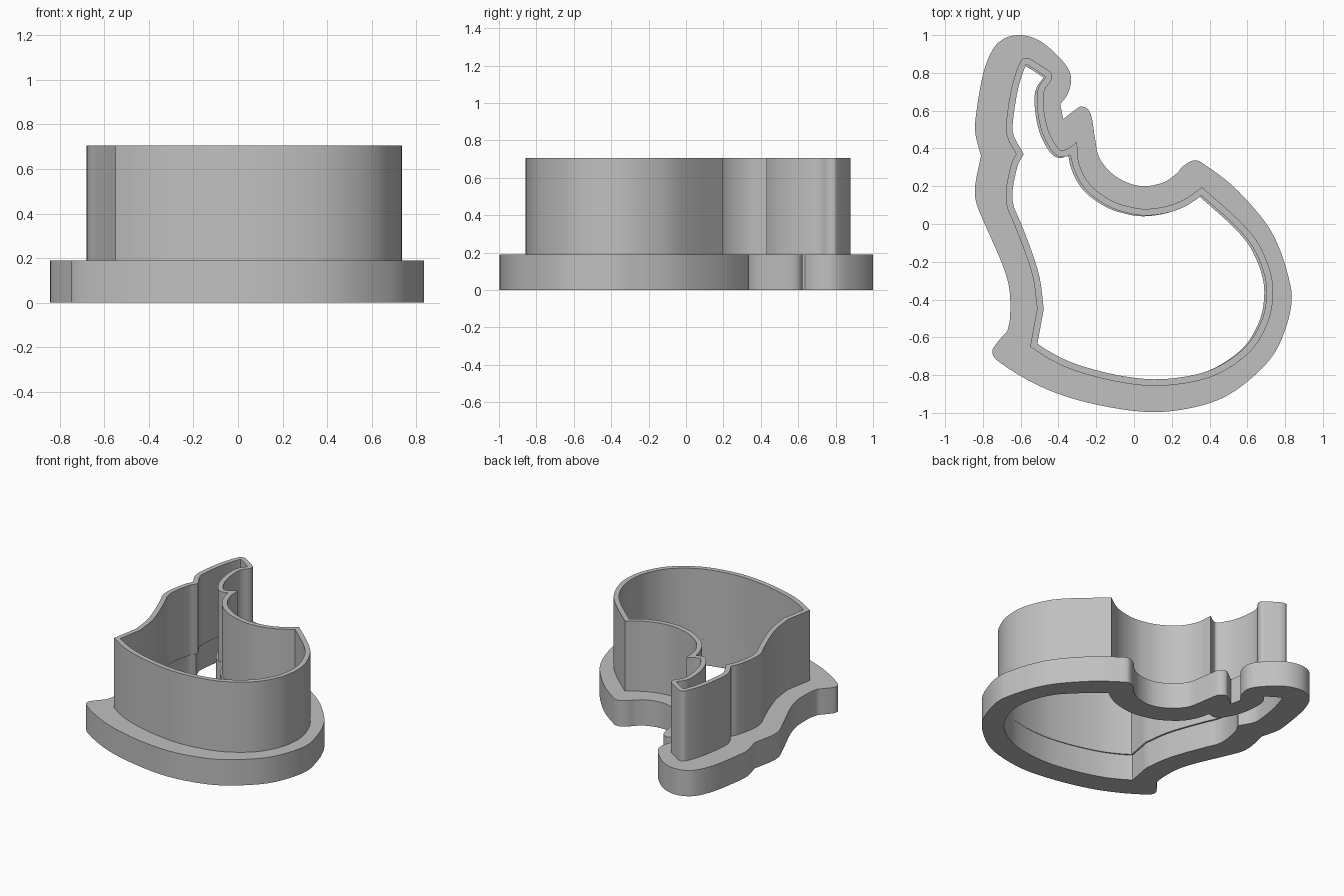
import bpy
import bmesh
from mathutils import Vector
from mathutils.geometry import intersect_point_line

BASE_HEIGHT = 0.19
WALL_HEIGHT = 0.705
WALL_THICKNESS = 0.035
HOLE_SHIFT = Vector((-0.012, -0.004))

# Remove the default cube only
default_cube = bpy.data.objects.get("Cube")
if default_cube:
    bpy.data.objects.remove(default_cube, do_unlink=True)

# Outlines run clockwise; each stretch is a smooth curve between two corners
FLANGE_STRETCHES = [
    # rounded tip, from the back dent to the notch
    [(-.81, .36), (-.84, .48), (-.836, .58), (-.8, .79), (-.75, .92), (-.69, .98),
     (-.61, 1), (-.52, .98), (-.44, .925), (-.36, .84), (-.333, .77), (-.35, .69), (-.39, .635)],
    [(-.39, .635), (-.375, .555)],
    # small knob, scooped arc, second knob
    [(-.375, .555), (-.317, .6), (-.275, .622), (-.23, .585), (-.206, .45), (-.185, .354),
     (-.12, .27), (-.03, .217), (.06, .2), (.16, .222), (.23, .27)],
    # round belly
    [(.23, .27), (.265, .31), (.323, .337), (.38, .31), (.53, .195), (.69, .016), (.77, -.13),
     (.82, -.29), (.835, -.4), (.81, -.53), (.746, -.68), (.64, -.8), (.49, -.91),
     (.32, -.97), (.106, -.996), (-.13, -.97), (-.37, -.91), (-.555, -.83), (-.714, -.73),
     (-.75, -.68), (-.73, -.635), (-.67, -.566)],
    # wavy back
    [(-.67, -.566), (-.656, -.49), (-.66, -.344), (-.7, -.206), (-.79, 0), (-.836, .116),
     (-.84, .21), (-.81, .36)],
]
WALL_STRETCHES = [
    # narrow tip
    [(-.624, .37), (-.667, .45), (-.677, .53), (-.65, .714), (-.608, .847), (-.58, .878), (-.55, .875)],
    [(-.55, .875), (-.45, .81), (-.434, .785), (-.44, .757), (-.476, .7),
     (-.476, .6), (-.45, .487), (-.397, .397), (-.355, .397), (-.302, .434)],
    # scooped arc
    [(-.302, .434), (-.29, .317), (-.23, .206), (-.12, .125), (-.016, .09), (.07, .08),
     (.175, .095), (.265, .13), (.36, .195)],
    # round belly
    [(.36, .195), (.555, .02), (.66, -.106), (.725, -.265), (.735, -.4), (.704, -.534),
     (.62, -.67), (.476, -.778), (.317, -.835), (.106, -.857), (-.106, -.832), (-.317, -.775),
     (-.45, -.714), (-.55, -.65)],
    # wavy back
    [(-.55, -.65), (-.513, -.45)],
    [(-.513, -.45), (-.534, -.29), (-.577, -.15), (-.635, 0), (-.672, .09), (-.677, .185),
     (-.65, .317), (-.624, .37)],
]


def smooth_outline(stretches, steps=6):
    """Join Catmull-Rom stretches into one closed loop."""
    loop = []
    for stretch in stretches:
        knots = [Vector(p) for p in stretch]
        before = [2 * knots[0] - knots[1]]
        after = [2 * knots[-1] - knots[-2]]
        knots = before + knots + after
        for a, b, c, d in zip(knots, knots[1:], knots[2:], knots[3:]):
            for i in range(steps):
                t = i / steps
                loop.append(0.5 * (2 * b + (c - a) * t
                                   + (2 * a - 5 * b + 4 * c - d) * t ** 2
                                   + (3 * b - a - 3 * c + d) * t ** 3))
    return loop


def distance_to_loop(point, loop):
    best = 1.0
    for a, b in zip(loop, loop[1:] + loop[:1]):
        nearest, t = intersect_point_line(point, a, b)
        t = min(max(t, 0), 1)
        best = min(best, (point - a.lerp(b, t)).length)
    return best


def inset_outline(loop, width):
    """Mitred inward offset with folded points removed."""
    result = []
    for i, point in enumerate(loop):
        into = (point - loop[i - 1]).normalized()
        out = (loop[(i + 1) % len(loop)] - point).normalized()
        normal_in = Vector((into.y, -into.x))
        normal_out = Vector((out.y, -out.x))
        mitre = (normal_in + normal_out).normalized()
        moved = point + mitre * width / max(mitre.dot(normal_in), 0.3)
        if distance_to_loop(moved, loop) > width * 0.98:
            result.append(moved)
    return result


def extruded_ring(name, outer, inner, bottom, top, material):
    """Fill between two loops and raise the face into a solid band."""
    bm = bmesh.new()
    for loop in (outer, inner):
        verts = [bm.verts.new((p.x, p.y, bottom)) for p in loop]
        for a, b in zip(verts, verts[1:] + verts[:1]):
            bm.edges.new((a, b))
    bmesh.ops.triangle_fill(bm, edges=bm.edges[:], use_beauty=True)
    raised = bmesh.ops.extrude_face_region(bm, geom=bm.faces[:])["geom"]
    top_verts = [v for v in raised if isinstance(v, bmesh.types.BMVert)]
    bmesh.ops.translate(bm, verts=top_verts, vec=(0, 0, top - bottom))
    bmesh.ops.recalc_face_normals(bm, faces=bm.faces[:])
    mesh = bpy.data.meshes.new(name)
    bm.to_mesh(mesh)
    bm.free()
    mesh.materials.append(material)
    obj = bpy.data.objects.new(name, mesh)
    bpy.context.collection.objects.link(obj)
    bpy.ops.object.select_all(action="DESELECT")
    obj.select_set(True)
    bpy.context.view_layer.objects.active = obj
    bpy.ops.object.shade_smooth_by_angle()
    return obj


# Plain grey plastic
grey = bpy.data.materials.new("grey_plastic")
grey.use_nodes = True
grey_color = (0.53, 0.53, 0.53, 1)
grey.diffuse_color = grey_color
grey.node_tree.nodes["Principled BSDF"].inputs["Base Color"].default_value = grey_color

# Cutting wall and the wide flange around its foot
wall_outer = smooth_outline(WALL_STRETCHES)
wall_inner = inset_outline(wall_outer, WALL_THICKNESS)
flange_outer = smooth_outline(FLANGE_STRETCHES)
flange_hole = [p + HOLE_SHIFT for p in wall_inner]

extruded_ring("base_flange", flange_outer, flange_hole, 0, BASE_HEIGHT, grey)
extruded_ring("cutting_wall", wall_outer, wall_inner, BASE_HEIGHT, WALL_HEIGHT, grey)
